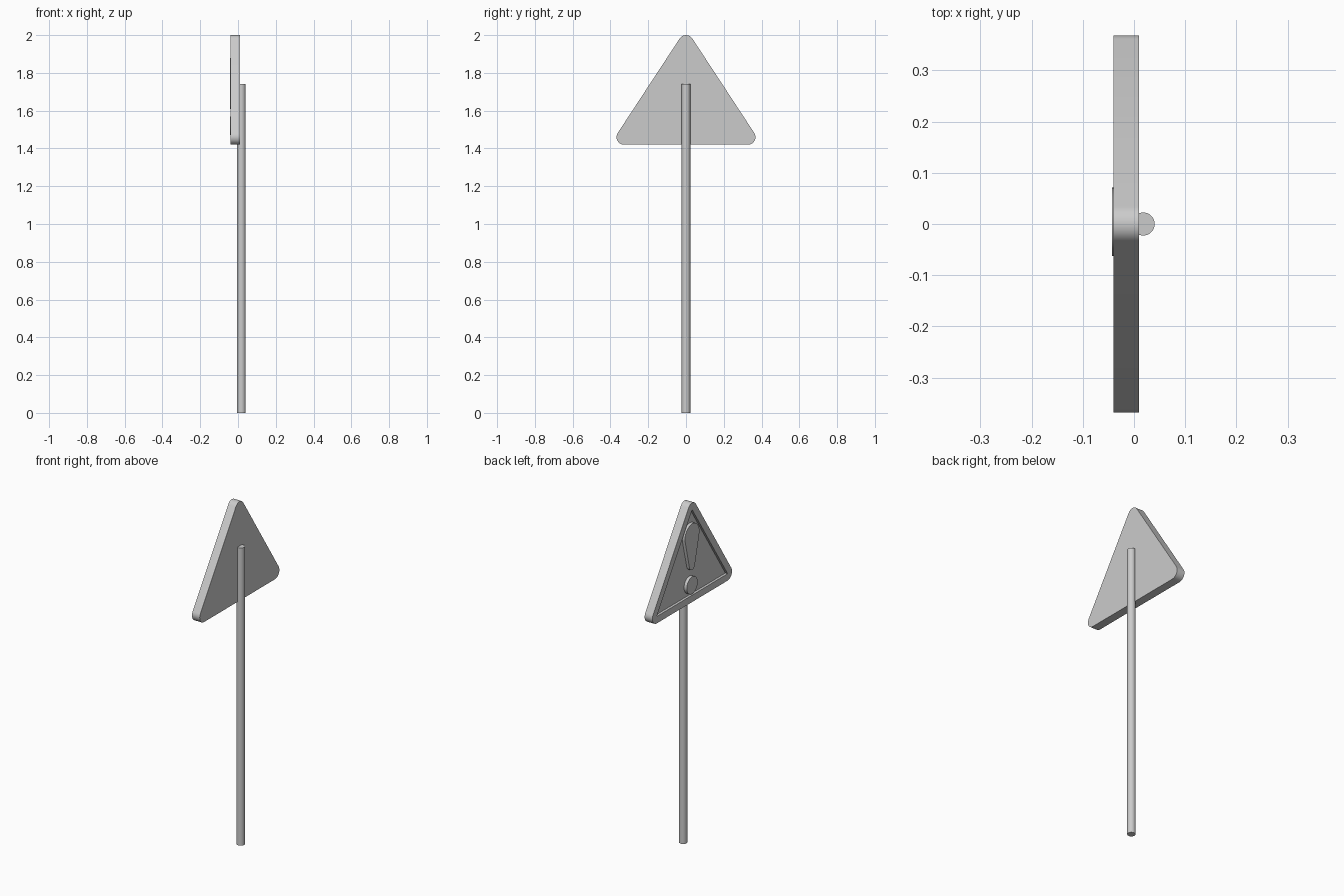
import bpy, bmesh, math
from mathutils import Vector

if "Cube" in bpy.data.objects:
    bpy.data.objects.remove(bpy.data.objects["Cube"])


def hull(circles, steps=8, shrink=0.0):
    """Outline around circles (y, z, radius) listed counter-clockwise."""
    n = len(circles)
    normals = []
    for i in range(n):
        a, b = circles[i], circles[(i + 1) % n]
        d = Vector((b[0] - a[0], b[1] - a[1]))
        normals.append(math.atan2(d.y, d.x) - math.acos((a[2] - b[2]) / d.length))
    pts = []
    for i, (y, z, r) in enumerate(circles):
        start = normals[i - 1]
        sweep = (normals[i] - start) % (2 * math.pi)
        for k in range(steps + 1):
            t = start + sweep * k / steps
            pts.append((y + (r - shrink) * math.cos(t), z + (r - shrink) * math.sin(t)))
    return pts


def loft(name, sections):
    """Solid through equal-count outlines (x, points), capped at both ends."""
    bm = bmesh.new()
    loops = [[bm.verts.new((x, y, z)) for y, z in pts] for x, pts in sections]
    n = len(loops[0])
    for a, b in zip(loops, loops[1:]):
        for i in range(n):
            j = (i + 1) % n
            bm.faces.new((a[i], a[j], b[j], b[i]))
    bm.faces.new(loops[0])
    bm.faces.new(loops[-1])
    bmesh.ops.remove_doubles(bm, verts=bm.verts, dist=1e-5)
    bmesh.ops.recalc_face_normals(bm, faces=bm.faces)
    me = bpy.data.meshes.new(name)
    bm.to_mesh(me)
    bm.free()
    ob = bpy.data.objects.new(name, me)
    bpy.context.collection.objects.link(ob)
    smooth(ob)


def smooth(ob):
    bpy.ops.object.select_all(action='DESELECT')
    ob.select_set(True)
    bpy.context.view_layer.objects.active = ob
    bpy.ops.object.shade_smooth_by_angle(angle=math.radians(30))


# Triangular plate with a raised rim around a sunken panel
R = 0.04
corners = [(-0.328, 1.46, R), (0.328, 1.46, R), (0.0, 1.96, R)]
outer = hull(corners)
inner = hull(corners, shrink=R)
loft("sign_plate", [(0.01, outer), (-0.04, outer), (-0.04, inner), (-0.025, inner)])

# Exclamation mark: tapered stroke and round dot
stroke = hull([(0.004, 1.635, 0.025), (0.004, 1.813, 0.067)], steps=20)
loft("mark_stroke", [(-0.02, stroke), (-0.043, stroke)])
dot = [(0.004 + 0.05 * math.cos(math.tau * k / 32),
        1.52 + 0.05 * math.sin(math.tau * k / 32)) for k in range(32)]
loft("mark_dot", [(-0.02, dot), (-0.043, dot)])

# Pole
bpy.ops.mesh.primitive_cylinder_add(vertices=32, radius=0.0225, depth=1.74,
                                    location=(0.018, 0, 0.87))
pole = bpy.context.object
pole.name = "pole"
smooth(pole)
